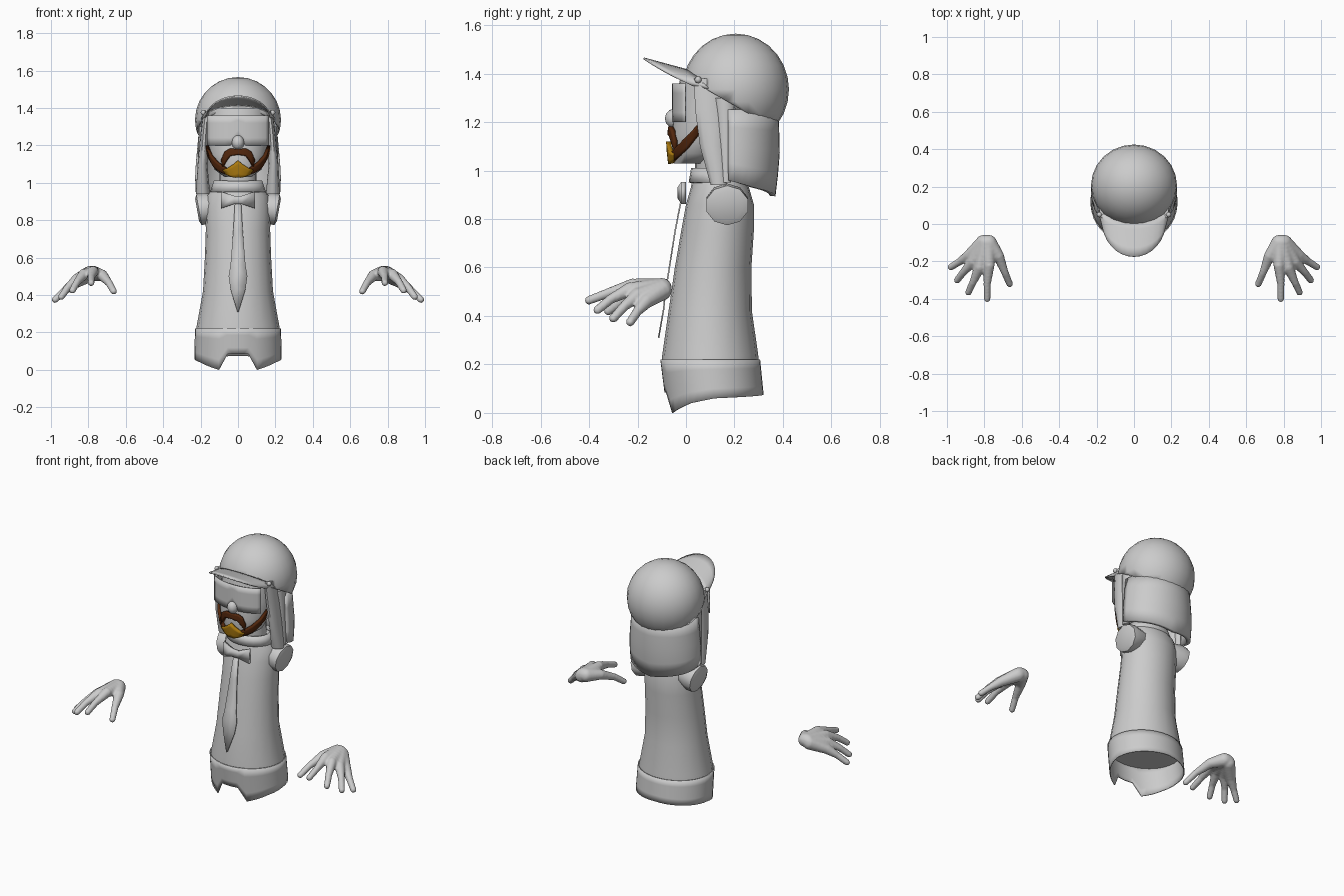
import bpy, bmesh
from math import sin, cos, radians, pi
from mathutils import Vector, Matrix

if "Cube" in bpy.data.objects:
    bpy.data.objects.remove(bpy.data.objects["Cube"])


def material(name, rgb):
    m = bpy.data.materials.new(name)
    m.use_nodes = True
    m.diffuse_color = (*rgb, 1)
    m.node_tree.nodes["Principled BSDF"].inputs["Base Color"].default_value = (*rgb, 1)
    return m


GREY = material("plain grey", (0.6, 0.6, 0.6))
BROWN = material("dark brown", (0.085, 0.02, 0.004))
GOLD = material("dark gold", (0.42, 0.2, 0.005))


def finish(name, bm, mat=GREY, thick=0, angle=50):
    """Turn a bmesh into a shaded object, optionally thickened."""
    bmesh.ops.remove_doubles(bm, verts=bm.verts, dist=0.0005)
    bmesh.ops.recalc_face_normals(bm, faces=bm.faces)
    me = bpy.data.meshes.new(name)
    bm.to_mesh(me)
    bm.free()
    ob = bpy.data.objects.new(name, me)
    bpy.context.collection.objects.link(ob)
    me.materials.append(mat)
    bpy.ops.object.select_all(action="DESELECT")
    ob.select_set(True)
    bpy.context.view_layer.objects.active = ob
    bpy.ops.object.shade_smooth_by_angle(angle=radians(angle))
    if thick:
        mod = ob.modifiers.new("thickness", "SOLIDIFY")
        mod.thickness = thick
        mod.offset = 0
    return ob


def add_grid(bm, rows):
    """Skin a list of equally long point rows with quads."""
    vs = [[bm.verts.new(p) for p in row] for row in rows]
    for a, b in zip(vs, vs[1:]):
        for i in range(len(a) - 1):
            bm.faces.new((a[i], a[i + 1], b[i + 1], b[i]))
    return vs


def loft(name, rings, sides=20, cap=True, matrix=None, **kw):
    """Stack ellipses given as (z, cx, cy, rx, ry)."""
    bm = bmesh.new()
    rows = [[(cx + rx * cos(2 * pi * i / sides), cy + ry * sin(2 * pi * i / sides), z)
             for i in range(sides + 1)] for z, cx, cy, rx, ry in rings]
    vs = add_grid(bm, rows)
    if cap:
        for row in (vs[0], vs[-1]):
            bm.faces.new(row[:-1])
    if matrix:
        bm.transform(matrix)
    return finish(name, bm, **kw)


def lookup(table, key):
    """Interpolate the rows of a table sorted by first value."""
    key = min(max(key, table[0][0]), table[-1][0])
    for a, b in zip(table, table[1:]):
        if key <= b[0]:
            f = (key - a[0]) / (b[0] - a[0])
            return [p + (q - p) * f for p, q in zip(a, b)][1:]


def band(name, rings, edges, grow=0, levels=4, **kw):
    """Symmetric wrapped strip: edges are (degrees from front, low z, high z)."""
    bm = bmesh.new()
    angles = []
    for a, b in zip(edges, edges[1:]):
        n = max(1, round((b[0] - a[0]) / 9))
        angles += [a[0] + (b[0] - a[0]) * k / n for k in range(n)]
    angles.append(edges[-1][0])
    for s in (-1, 1):
        rows = []
        for t in angles:
            lo, hi = lookup(edges, t)
            row = []
            for k in range(levels + 1):
                z = lo + (hi - lo) * k / levels
                cx, cy, rx, ry = lookup(rings, z)
                row.append((s * (rx + grow) * sin(radians(t)), cy - (ry + grow) * cos(radians(t)), z))
            rows.append(row)
        add_grid(bm, rows)
    return finish(name, bm, **kw)


def ball(name, centre, radii, seg=16):
    bm = bmesh.new()
    bmesh.ops.create_uvsphere(bm, u_segments=seg, v_segments=seg // 2, radius=1)
    bm.transform(Matrix.Translation(centre) @ Matrix.Diagonal((*radii, 1)))
    return finish(name, bm)


# Shirt body and collar
loft("torso", [(.20, 0, .10, .225, .2), (.24, 0, .10, .22, .198), (.42, 0, .1, .187, .172),
               (.6, 0, .112, .177, .158), (.75, 0, .13, .172, .15), (.86, 0, .14, .175, .14),
               (.93, 0, .14, .165, .12), (.98, 0, .13, .13, .1)])
loft("collar", [(.95, 0, .13, .145, .115), (1.01, 0, .125, .125, .1)], cap=False, thick=.008)
loft("neck", [(.93, 0, .125, .1, .085), (1.12, 0, .12, .1, .085)])

# Open skirt of the coat with a front notch
band("coat_skirt", [(0, 0, .125, .232, .2), (.22, 0, .1, .227, .203)],
     [(0, .085, .22), (14, .085, .22), (26, 0, .22), (60, .04, .22), (90, .06, .22), (180, .075, .22)],
     thick=.006)

# Tie and bow
bm = bmesh.new()
add_grid(bm, [[(-w, y, z), (w, y, z)] for z, w, y in
              [(.92, .015, -.012), (.75, .025, -.045), (.56, .04, -.075), (.5, .05, -.085),
               (.43, .04, -.092), (.31, .003, -.113)]])
finish("tie", bm, thick=.006)
bm = bmesh.new()
add_grid(bm, [[(x, y, .908 - h), (x, y, .908 + h)] for x, y, h in
              [(-.09, -.01, .045), (-.02, -.025, .022), (.02, -.025, .022), (.09, -.01, .045)]])
finish("bow", bm, thick=.02)

# Head
HEAD = [(1.03, 0, .03, .07, .08), (1.07, 0, .05, .125, .105), (1.15, 0, .08, .155, .14),
        (1.25, 0, .1, .165, .15), (1.4, 0, .13, .165, .15)]
loft("head", HEAD, sides=24)
ball("nose", (0, -.05, 1.215), (.034, .037, .04), 12)
band("visor_glasses", [(1, 0, .05, .19, .105), (2, 0, .05, .19, .105)],
     [(0, 1.255, 1.36), (12, 1.2, 1.36), (60, 1.2, 1.36)], thick=.005)

# Facial hair wrapped on the face
band("beard", HEAD, [(0, 1.03, 1.06), (20, 1.035, 1.07), (35, 1.045, 1.09), (50, 1.06, 1.115),
                     (65, 1.09, 1.155), (78, 1.14, 1.2)], grow=.008, mat=BROWN, thick=.018)
band("moustache", HEAD, [(0, 1.15, 1.18), (15, 1.143, 1.182), (25, 1.115, 1.165), (35, 1.085, 1.12)],
     grow=.008, mat=BROWN, thick=.018)
band("chin_tuft", HEAD, [(0, 1.03, 1.12), (9, 1.028, 1.1), (22, 1.033, 1.08), (35, 1.045, 1.07)],
     grow=.014, mat=GOLD, thick=.02)

# Back hair
band("back_hair", [(.88, 0, .19, .212, .165), (1.05, 0, .19, .218, .185), (1.25, 0, .19, .2, .18)],
     [(85, .96, 1.25), (120, .93, 1.25), (180, .895, 1.25)], thick=.025)

# Cap dome, cut on a slope rising to the front
bm = bmesh.new()
bmesh.ops.create_uvsphere(bm, u_segments=24, v_segments=14, radius=1)
bm.transform(Matrix.Translation((0, .205, 1.335)) @ Matrix.Diagonal((.226, .216, .226, 1)))
bmesh.ops.bisect_plane(bm, geom=bm.verts[:] + bm.edges[:] + bm.faces[:], plane_co=(0, 0, 1.385),
                       plane_no=(0, .58, 1), clear_inner=True)
finish("cap_dome", bm, thick=.008)

# Arched brim tilted upward
bm = bmesh.new()
rows = []
for i in range(17):
    a = radians(-88 + 11 * i)
    inner = Vector((.195 * sin(a), .1 - .08 * cos(a), 1.335 + .075 * cos(a)))
    outer = Vector((.172 * sin(a), .06 - .235 * cos(a) ** .8, 1.34 + .123 * cos(a)))
    rows.append([inner.lerp(outer, k / 4) for k in range(5)])
add_grid(bm, rows)
finish("cap_brim", bm, thick=.008)

# Finger paths from wrist to tip, for the left hand
FINGERS = {
    "thumb": [(.775, -.1, .515), (.725, -.17, .505), (.69, -.26, .465), (.665, -.32, .42)],
    "index": [(.78, -.1, .515), (.775, -.22, .525), (.785, -.32, .495), (.785, -.4, .465)],
    "middle": [(.79, -.1, .515), (.825, -.23, .51), (.86, -.31, .47), (.885, -.365, .425)],
    "ring": [(.8, -.1, .51), (.86, -.2, .485), (.91, -.255, .44), (.945, -.3, .39)],
    "pinky": [(.805, -.1, .505), (.88, -.165, .46), (.93, -.2, .42), (.978, -.23, .375)],
}

for side, s in (("left", 1), ("right", -1)):
    # Sleeve stub
    turn = Matrix.Translation((s * .13, .17, .87)) @ Matrix.Rotation(s * radians(100), 4, "Y")
    loft(side + "_sleeve", [(-.03, 0, 0, .06, .07), (.04, 0, 0, .085, .09), (.08, 0, 0, .083, .09),
                            (.09, 0, 0, .06, .065)], sides=10, matrix=turn)
    # Hanging locks, ear and cap button
    loft(side + "_front_lock", [(.94, s * .187, .135, .038, .035), (1.1, s * .19, .11, .026, .055),
                                (1.25, s * .18, .095, .022, .06), (1.38, s * .168, .085, .018, .055)], sides=10)
    loft(side + "_rear_lock", [(.95, s * .2, .165, .022, .02), (1.1, s * .195, .165, .02, .03),
                               (1.3, s * .19, .16, .018, .04)], sides=8)
    ball(side + "_ear", (s * .18, .18, 1.21), (.03, .04, .06), 10)
    ball(side + "_cap_button", (s * .185, .05, 1.375), (.015, .015, .015), 8)

    # Hand: overlapping beads along each finger fused into one skin
    bm = bmesh.new()
    for path in FINGERS.values():
        for j, (a, b) in enumerate(zip(path, path[1:])):
            r0, r1 = (.043, .031, .021, .019)[j:j + 2]
            for k in range(7):
                p = Vector(a).lerp(Vector(b), k / 6)
                p.x *= s
                bmesh.ops.create_icosphere(bm, subdivisions=2, radius=r0 + (r1 - r0) * k / 6,
                                           matrix=Matrix.Translation(p))
    hand = finish(side + "_hand", bm, angle=180)
    fuse = hand.modifiers.new("fuse", "REMESH")
    fuse.mode = "VOXEL"
    fuse.voxel_size = .007
    fuse.use_smooth_shade = True
    soft = hand.modifiers.new("soften", "SMOOTH")
    soft.factor = .5
    soft.iterations = 4
